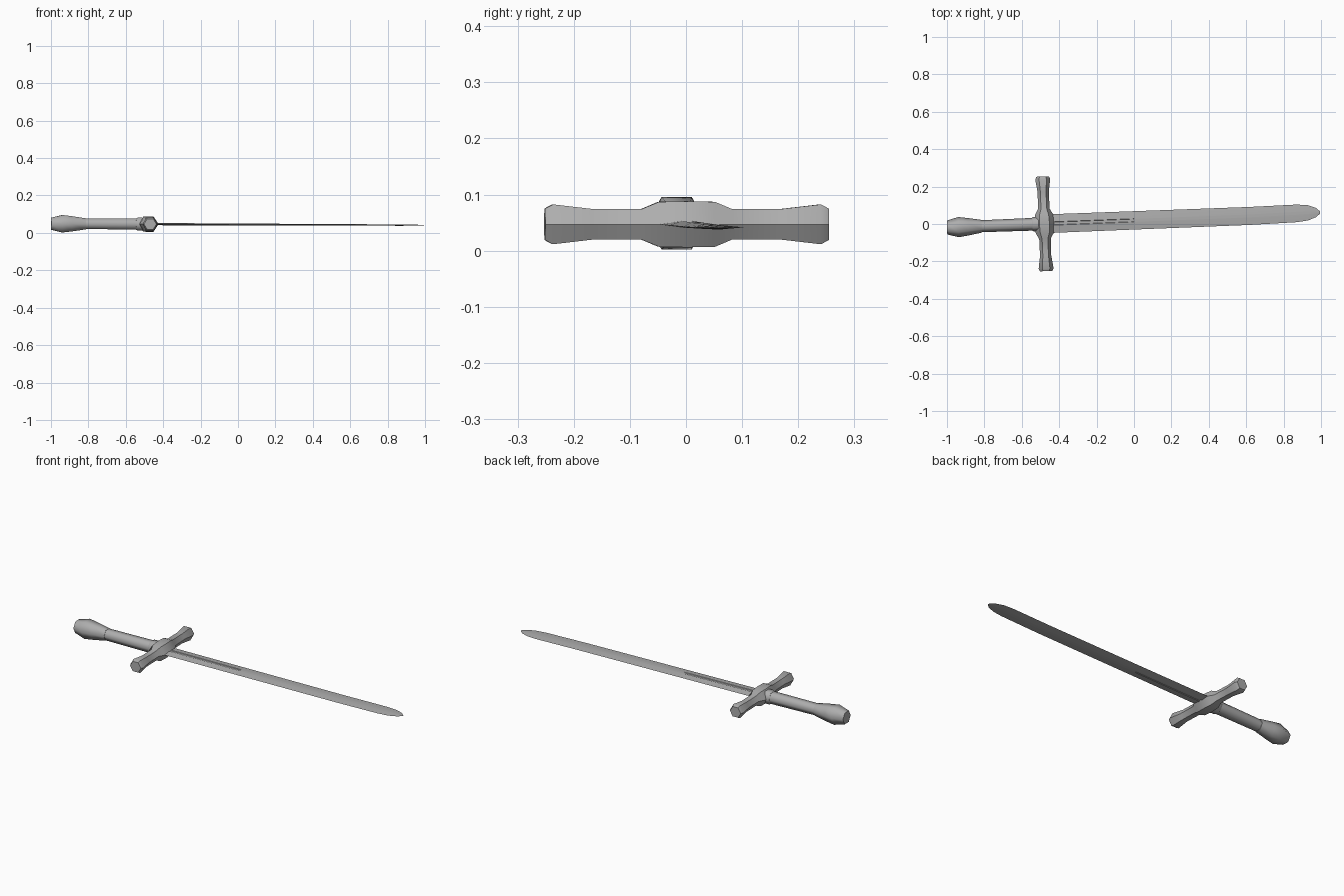
import bpy, bmesh
from math import cos, sin, pi, radians
from mathutils import Matrix, Vector

if "Cube" in bpy.data.objects:
    bpy.data.objects.remove(bpy.data.objects["Cube"])

# Sword frame: origin at guard centre, local x along the blade, slightly turned and tipped
POSE = (Matrix.Translation((-0.479, 0.001, 0.0470))
        @ Matrix.Rotation(radians(2.2), 4, 'Z') @ Matrix.Rotation(radians(0.23), 4, 'Y'))

steel = bpy.data.materials.new("dark_grey")
steel.diffuse_color = (0.42, 0.42, 0.42, 1)
steel.use_nodes = True
steel.node_tree.nodes["Principled BSDF"].inputs["Base Color"].default_value = steel.diffuse_color


def loft(name, rings, sharp_angle):
    """Skin a list of equal-length point rings, cap both ends, keep edges over sharp_angle hard."""
    bm = bmesh.new()
    loops = [[bm.verts.new(POSE @ Vector(p)) for p in r] for r in rings]
    n = len(loops[0])
    for a, b in zip(loops, loops[1:]):
        for i in range(n):
            bm.faces.new((a[i], a[(i + 1) % n], b[(i + 1) % n], b[i])).smooth = True
    bm.faces.new(loops[0])
    bm.faces.new(loops[-1])
    bmesh.ops.recalc_face_normals(bm, faces=bm.faces)
    for e in bm.edges:
        e.smooth = e.calc_face_angle(0) < radians(sharp_angle)
    me = bpy.data.meshes.new(name)
    bm.to_mesh(me)
    bm.free()
    me.materials.append(steel)
    ob = bpy.data.objects.new(name, me)
    bpy.context.collection.objects.link(ob)
    return ob


HEX = [(cos(i * pi / 3), sin(i * pi / 3)) for i in range(6)]


def handle_part(name, profile):
    """Six-sided shape along the sword axis from (position, radius) pairs."""
    return loft(name, [[(x, r * c, r * s) for c, s in HEX] for x, r in profile], 65)


# Handle
handle_part("pommel", [(-0.521, 0.037), (-0.46, 0.054), (-0.41, 0.047), (-0.335, 0.034)])
handle_part("grip", [(-0.336, 0.032), (-0.06, 0.034)])
handle_part("grip_collar", [(-0.066, 0.035), (-0.058, 0.039), (-0.02, 0.039)])

# Crossguard: (distance from centre, half width, half height), mirrored in y
half = [(0.0, 0.054, 0.041), (0.05, 0.048, 0.040), (0.08, 0.031, 0.0275),
        (0.17, 0.030, 0.0275), (0.239, 0.040, 0.0355), (0.253, 0.033, 0.028)]
stations = [(-y, w, h) for y, w, h in reversed(half[1:])] + half
loft("crossguard", [[(w * c, y, h * s / 0.866) for c, s in HEX] for y, w, h in stations], 45)


# Blade with a shallow fuller near the guard
def blade_ring(x, w, t, depth, cy=0.0):
    k = w / 0.05
    top = [(w, 0), (0.009 * k, t), (0.007 * k, t - depth),
           (-0.007 * k, t - depth), (-0.009 * k, t), (-w, 0)]
    bottom = [(y, -z) for y, z in reversed(top[1:-1])]
    return [(x, y + cy, z) for y, z in top + bottom]


loft("blade", [blade_ring(*s) for s in (
    (0.02, 0.050, 0.006, 0.003), (0.475, 0.049, 0.005, 0.003),
    (0.480, 0.049, 0.005, 0.0), (1.10, 0.048, 0.004, 0.0),
    (1.35, 0.047, 0.0035, 0.0, 0.004), (1.41, 0.041, 0.003, 0.0, 0.005),
    (1.453, 0.025, 0.002, 0.0, 0.005), (1.475, 0.006, 0.001, 0.0, 0.004))], 30)
